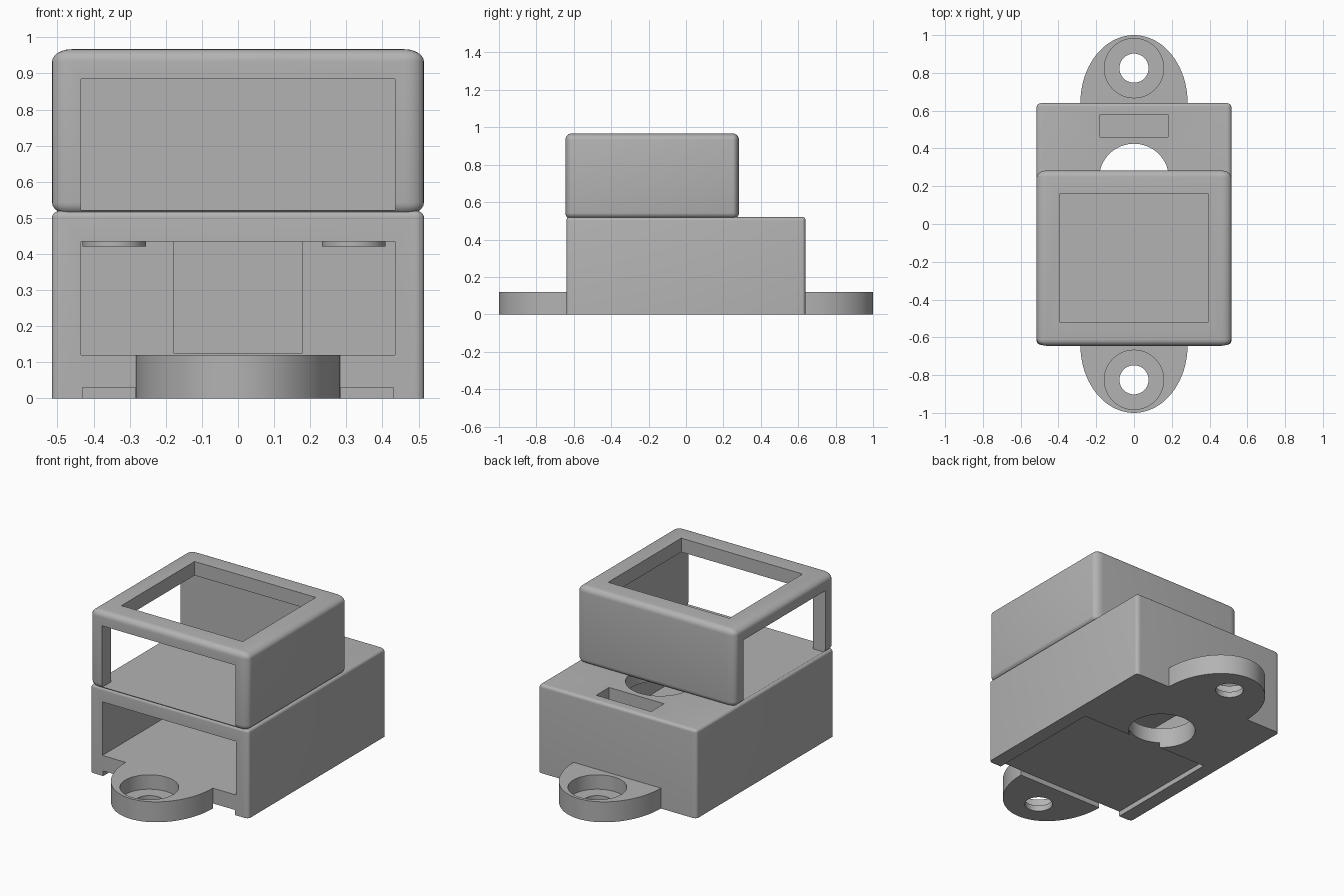
import bpy, bmesh, math

old = bpy.data.objects.get("Cube")
if old:
    bpy.data.objects.remove(old, do_unlink=True)

grey = bpy.data.materials.new("plain grey")
grey.use_nodes = True
grey.diffuse_color = (0.45, 0.45, 0.45, 1)
grey.node_tree.nodes["Principled BSDF"].inputs["Base Color"].default_value = grey.diffuse_color


def add_object(name, bm):
    bmesh.ops.recalc_face_normals(bm, faces=bm.faces)
    mesh = bpy.data.meshes.new(name)
    bm.to_mesh(mesh)
    bm.free()
    mesh.materials.append(grey)
    ob = bpy.data.objects.new(name, mesh)
    bpy.context.collection.objects.link(ob)
    return ob


def box(name, xs, ys, zs, radius=0, stretch=1):
    """Box between limits; every edge off the base is rounded, wider along x by stretch."""
    bm = bmesh.new()
    bmesh.ops.create_cube(bm, size=1)
    for v in bm.verts:
        v.co = [lim[0] if c < 0 else lim[1] for c, lim in zip(v.co, (xs, ys, zs))]
        v.co.x /= stretch
    if radius:
        edges = [e for e in bm.edges if max(v.co.z for v in e.verts) > zs[0]]
        bmesh.ops.bevel(bm, geom=edges, offset=radius, segments=6, profile=0.5,
                        affect='EDGES', clamp_overlap=True)
    for v in bm.verts:
        v.co.x *= stretch
    return add_object(name, bm)


def cylinder(name, x, y, zs, r):
    bm = bmesh.new()
    bmesh.ops.create_cone(bm, cap_ends=True, segments=64, radius1=r, radius2=r,
                          depth=zs[1] - zs[0])
    bmesh.ops.translate(bm, verts=bm.verts, vec=(x, y, sum(zs) / 2))
    return add_object(name, bm)


def half_ellipse(name, side, rx, ry, y, height):
    """Solid half ellipse growing outwards from the wall at y."""
    bm = bmesh.new()
    steps = 40
    verts = [bm.verts.new((rx * math.cos(math.pi * i / steps),
                           side * (y + ry * math.sin(math.pi * i / steps)), 0))
             for i in range(steps + 1)]
    face = bm.faces.new(verts)
    out = bmesh.ops.extrude_face_region(bm, geom=[face])["geom"]
    bmesh.ops.translate(bm, vec=(0, 0, height),
                        verts=[g for g in out if isinstance(g, bmesh.types.BMVert)])
    return add_object(name, bm)


def cut(ob, *cutters):
    bpy.context.view_layer.objects.active = ob
    for c in cutters:
        mod = ob.modifiers.new("cut", 'BOOLEAN')
        mod.operation = 'DIFFERENCE'
        mod.solver = 'EXACT'
        mod.object = c
        bpy.ops.object.modifier_apply(modifier=mod.name)
        bpy.data.objects.remove(c, do_unlink=True)


def smooth(ob):
    bpy.ops.object.select_all(action='DESELECT')
    ob.select_set(True)
    bpy.context.view_layer.objects.active = ob
    bpy.ops.object.shade_smooth_by_angle(angle=math.radians(30))


parts = []

# Lower housing: front cavity, underside recess, round opening and rear slot
lower = box("lower_housing", (-0.515, 0.515), (-0.64, 0.64), (0, 0.52), 0.018, 1.5)
cut(lower,
    box("cavity", (-0.435, 0.435), (-0.8, 0.56), (0.12, 0.435)),
    box("underside_recess", (-0.43, 0.43), (-0.8, 0.09), (-0.1, 0.03)),
    cylinder("round_opening", 0, 0.24, (-0.1, 0.7), 0.185),
    box("rear_slot", (-0.179, 0.179), (0.46, 0.58), (0.126, 0.7)))
parts.append(lower)

# Upper housing: open at the front, on one side and in the roof
upper = box("upper_housing", (-0.515, 0.515), (-0.645, 0.283), (0.508, 0.967), 0.034, 1.6)
cut(upper,
    box("front_window", (-0.435, 0.435), (-0.8, 0.2), (0.522, 0.885)),
    box("side_window", (-0.7, 0), (-0.56, 0.2), (0.522, 0.885)),
    box("roof_window", (-0.395, 0.395), (-0.52, 0.16), (0.8, 1.1)))
parts.append(upper)

# Mounting tabs with counterbored screw holes
for name, side in (("front_tab", -1), ("back_tab", 1)):
    tab = half_ellipse(name, side, 0.284, 0.36, 0.64, 0.12)
    cut(tab,
        cylinder("counterbore", 0, side * 0.825, (0.035, 0.3), 0.157),
        cylinder("screw_hole", 0, side * 0.825, (-0.1, 0.3), 0.077))
    parts.append(tab)

# Small round pads under the cavity ceiling
for name, x in (("left_pad", 0.32), ("right_pad", -0.343)):
    parts.append(cylinder(name, x, 0, (0.42, 0.45), 0.088))

for part in parts:
    smooth(part)
